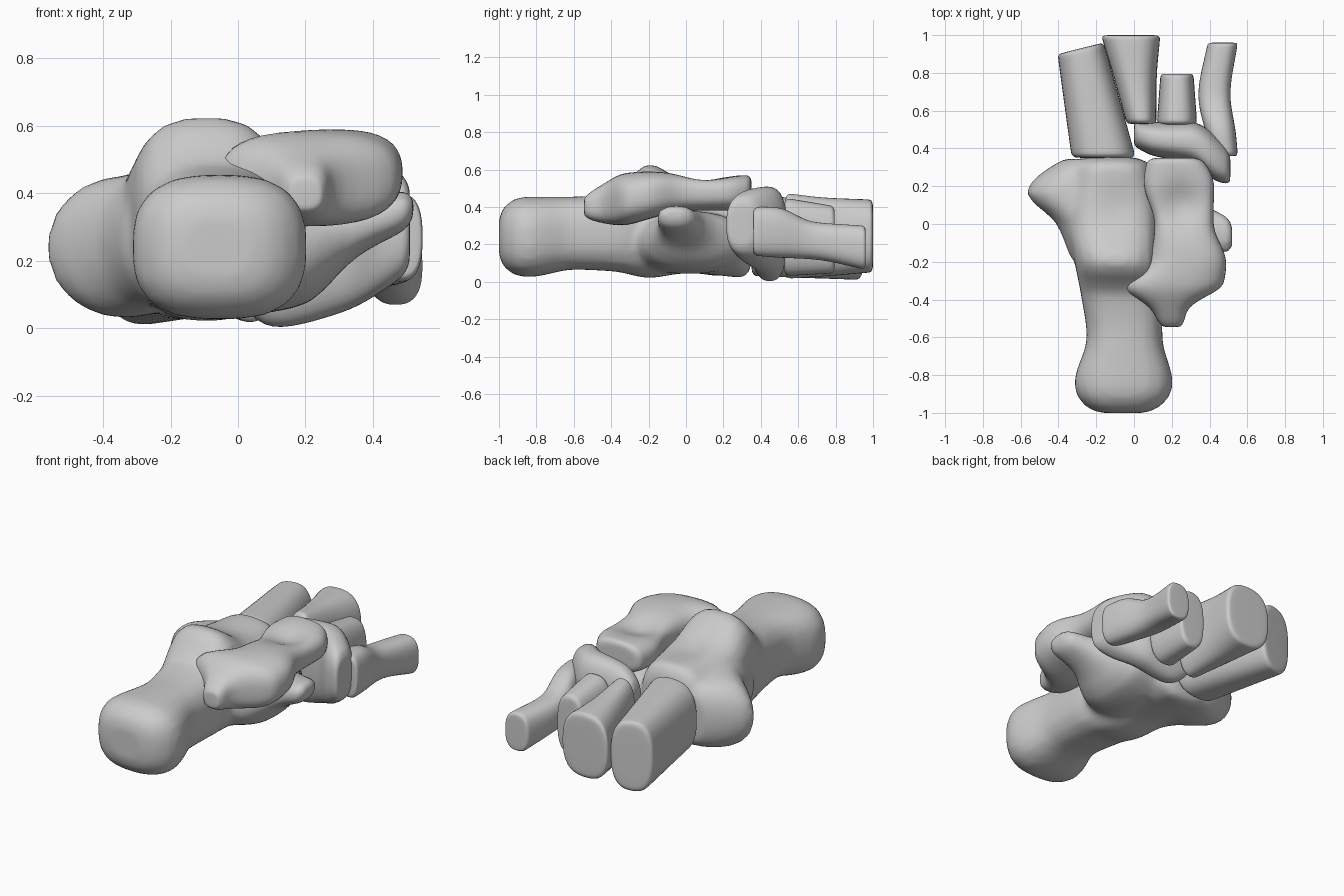
import bpy, bmesh, math

if "Cube" in bpy.data.objects:
    bpy.data.objects.remove(bpy.data.objects["Cube"])


def blend(keys, t):
    """Smooth, overshoot-free interpolation of key sections (t, a0, a1, z0, z1)."""
    def slope(i, c):
        if i <= 0 or i >= len(keys) - 1:
            p, q = (keys[0], keys[1]) if i <= 0 else (keys[-2], keys[-1])
            return (q[c] - p[c]) / (q[0] - p[0])
        l, m, r = keys[i - 1:i + 2]
        d0, d1 = (m[c] - l[c]) / (m[0] - l[0]), (r[c] - m[c]) / (r[0] - m[0])
        return 2 * d0 * d1 / (d0 + d1) if d0 * d1 > 0 else 0

    i = max(k for k in range(len(keys) - 1) if keys[k][0] <= t)
    p, q = keys[i], keys[i + 1]
    h = q[0] - p[0]
    u = (t - p[0]) / h
    w = u * u * (3 - 2 * u)
    return [p[c] + (q[c] - p[c]) * w
            + h * (slope(i, c) * u * (1 - u) ** 2 - slope(i + 1, c) * u * u * (1 - u))
            for c in range(1, 5)]


def loft(bm, keys, r0, r1, axis='Y', power=2.8, tilt=0, dent=None, inset=0.08, n=24):
    """Skin rounded sections along an axis; the ends are rounded over r0 and r1,
    drawing the outline in by `inset` of its size. Tilt slants the far end."""
    start, end = keys[0][0], keys[-1][0]
    arc = [1 - math.cos(math.pi / 2 * k / 4) for k in range(5)]
    ts = [start + r0 * a for a in arc] + [end - r1 * a for a in reversed(arc)]
    steps = max(3, round((end - start - r0 - r1) / 0.05))
    ts[5:5] = [start + r0 + (end - start - r0 - r1) * k / steps for k in range(1, steps)]
    rings = []
    for t in ts:
        a0, a1, z0, z1 = blend(keys, t)
        scale = 1
        for d, r in ((t - start, r0), (end - t, r1)):
            if d < r:
                scale = 1 - inset + inset * math.sqrt(max(0, 1 - (1 - d / r) ** 2))
        ring = []
        for i in range(n):
            c, s = math.cos(math.tau * i / n), math.sin(math.tau * i / n)
            k = scale / 2 * (abs(c) ** power + abs(s) ** power) ** (-1 / power)
            da = c * k * (a1 - a0)
            a, z = (a0 + a1) / 2 + da, (z0 + z1) / 2 + s * k * (z1 - z0)
            slant = tilt * da * (t - start) / (end - start)
            x, y = (a, t + slant) if axis == 'Y' else (t, a)
            if dent and s > 0:
                dx, dy, size, depth = dent
                z -= depth * math.exp(-((x - dx) ** 2 + (y - dy) ** 2) / size ** 2)
            ring.append(bm.verts.new((x, y, z)))
        rings.append(ring)
    for p, q in zip(rings, rings[1:]):
        for i in range(n):
            j = (i + 1) % n
            bm.faces.new((p[i], p[j], q[j], q[i]))
    bm.faces.new(rings[0])
    bm.faces.new(rings[-1])


def finish(name, bm, fuse=False):
    bmesh.ops.recalc_face_normals(bm, faces=bm.faces[:])
    me = bpy.data.meshes.new(name)
    bm.to_mesh(me)
    bm.free()
    ob = bpy.data.objects.new(name, me)
    bpy.context.collection.objects.link(ob)
    for p in me.polygons:
        p.use_smooth = True
    if fuse:
        m = ob.modifiers.new("fuse", 'REMESH')
        m.mode = 'VOXEL'
        m.voxel_size = 0.02
        m.use_smooth_shade = True
        ob.modifiers.new("soften", 'SMOOTH').iterations = 8
    else:
        ob.modifiers.new("round", 'SUBSURF').levels = 1


# heel bone: long body, outer flare and inner shelf fused together
bm = bmesh.new()
loft(bm, [(-1, -.29, .17, .04, .44), (-.84, -.315, .205, .025, .455),
          (-.6, -.25, .15, .065, .455), (-.38, -.28, .15, .055, .48),
          (-.2, -.315, .13, .02, .63), (0, -.35, .13, .045, .55),
          (.355, -.32, .08, .015, .5)], .13, .06, inset=.55, dent=(-.08, .08, .15, .035))
loft(bm, [(-.2, -.33, -.1, .1, .42), (0, -.41, -.1, .06, .46),
          (.17, -.57, -.1, .03, .45), (.345, -.4, -.1, .05, .42)],
     .05, .08, power=2.1, inset=.3)
loft(bm, [(0, -.32, .33, .03, .38), (.2, -.23, .31, .07, .375),
          (.35, -.15, .12, .21, .39), (.52, -.16, .03, .3, .415)],
     .05, .05, axis='X', power=2.3, inset=.4)
finish("heel_bone", bm, fuse=True)

# ankle bone resting on the shelf
bm = bmesh.new()
loft(bm, [(-.545, .14, .26, .34, .46), (-.43, .08, .29, .31, .53),
          (-.34, -.075, .47, .3, .58), (-.2, .08, .49, .335, .59),
          (0, .11, .42, .38, .58), (.22, .05, .425, .38, .575),
          (.35, .07, .36, .39, .57)],
     .05, .03, power=2.9, inset=.35, dent=(.25, .1, .11, .06))
finish("ankle_bone", bm)

# curved plate bone ahead of the ankle
bm = bmesh.new()
loft(bm, [(0, .41, .54, .07, .42), (.1, .36, .54, 0, .49),
          (.32, .32, .54, .05, .51), (.43, .225, .47, .11, .49),
          (.51, .21, .38, .17, .44)], .03, .03, axis='X', inset=.3)
finish("plate_bone", bm)

# four cut toe stems: tapering key sections and slant of the cut
for name, tilt, keys in (
    ("outer_stem", .25, [(.35, -.33, .01, .03, .46), (.93, -.405, -.16, .01, .435)]),
    ("middle_stem", 0, [(.53, -.04, .12, .015, .475), (.75, -.1, .12, .03, .45),
                        (1, -.175, .14, .05, .44)]),
    ("short_stem", 0, [(.525, .12, .335, .03, .45), (.795, .14, .315, .045, .405)]),
    ("inner_stem", 0, [(.36, .42, .55, .14, .4), (.48, .38, .54, .13, .4),
                       (.68, .34, .51, .12, .32), (.96, .39, .55, .065, .3)]),
):
    bm = bmesh.new()
    loft(bm, keys, .03, .02, power=2.8, tilt=tilt, inset=.18)
    finish(name, bm)
